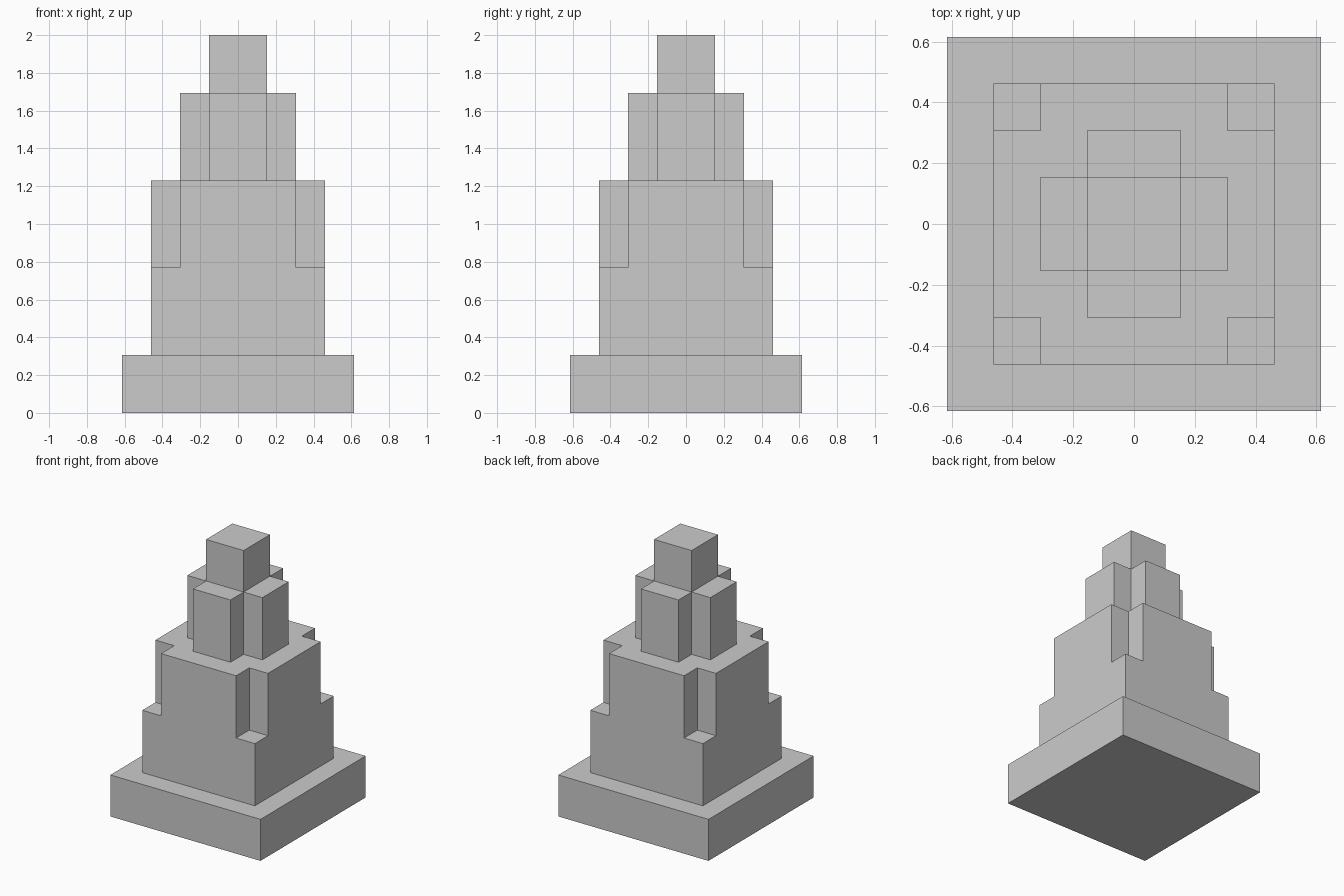
import bpy, bmesh

if "Cube" in bpy.data.objects:
    bpy.data.objects.remove(bpy.data.objects["Cube"])

U = 2 / 13  # every dimension is a whole number of these units


def prism(name, profile, z0, z1):
    """Closed prism from a 2D outline, all values in units."""
    bm = bmesh.new()
    face = bm.faces.new([bm.verts.new((x * U, y * U, z0 * U)) for x, y in profile])
    ext = bmesh.ops.extrude_face_region(bm, geom=[face], use_keep_orig=True)
    top = [v for v in ext["geom"] if isinstance(v, bmesh.types.BMVert)]
    bmesh.ops.translate(bm, verts=top, vec=(0, 0, (z1 - z0) * U))
    bmesh.ops.recalc_face_normals(bm, faces=bm.faces)
    mesh = bpy.data.meshes.new(name)
    bm.to_mesh(mesh)
    bm.free()
    obj = bpy.data.objects.new(name, mesh)
    bpy.context.collection.objects.link(obj)
    return obj


def rect(x0, x1, y0, y1):
    return [(x0, y0), (x1, y0), (x1, y1), (x0, y1)]


def square(h):
    return rect(-h, h, -h, h)


def cross(a, b):
    """Plus-shaped outline: arms reach b, arm half-width a."""
    quarter = [(b, -a), (b, a), (a, a)]
    pts = []
    for _ in range(4):
        pts += quarter
        quarter = [(-y, x) for x, y in quarter]
    return pts


# Wide plinth
prism("base_plinth", square(4), 0, 2)

# Main body with its four upper corners notched out
body = prism("main_body", square(3), 2, 8)
cutter = prism("corner_cutter", rect(2, 4, 2, 4), 5, 9)
mirror = cutter.modifiers.new("mirror", 'MIRROR')
mirror.use_axis = (True, True, False)
mirror.use_mirror_merge = False
cutter.hide_render = True
cutter.display_type = 'WIRE'
notch = body.modifiers.new("corner_notches", 'BOOLEAN')
notch.operation = 'DIFFERENCE'
notch.solver = 'EXACT'
notch.object = cutter

# Cross-shaped upper tier
prism("upper_tier", cross(1, 2), 8, 11)

# Cap block
prism("top_block", square(1), 11, 13)
